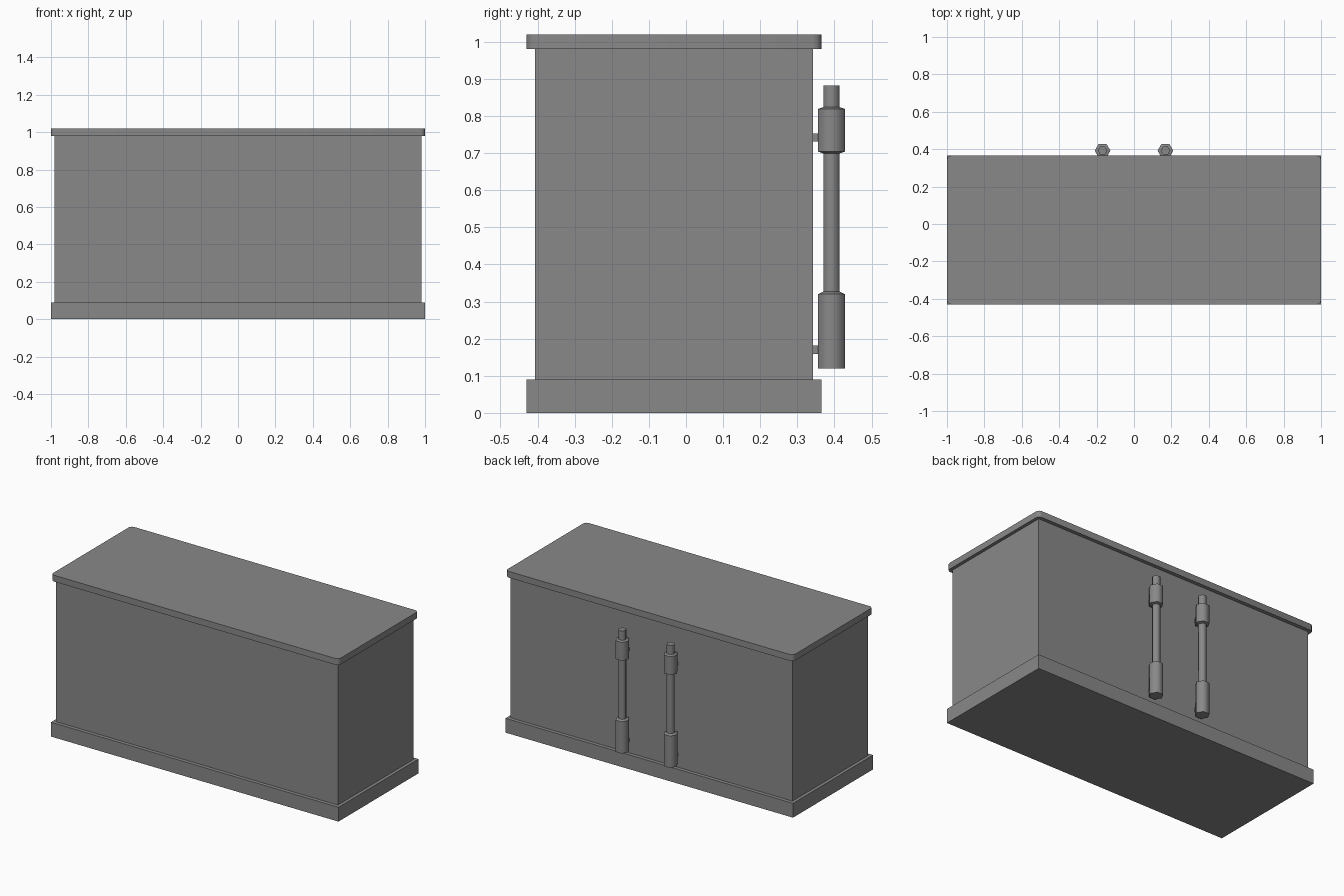
import bpy, bmesh, math
from mathutils import Matrix, Vector

if "Cube" in bpy.data.objects:
    bpy.data.objects.remove(bpy.data.objects["Cube"])

gray = bpy.data.materials.new("mid gray")
gray.use_nodes = True
gray.diffuse_color = (0.25, 0.25, 0.25, 1)
gray.node_tree.nodes["Principled BSDF"].inputs["Base Color"].default_value = (0.25, 0.25, 0.25, 1)


def finish(name, bm):
    bmesh.ops.recalc_face_normals(bm, faces=bm.faces)
    mesh = bpy.data.meshes.new(name)
    bm.to_mesh(mesh)
    bm.free()
    mesh.materials.append(gray)
    obj = bpy.data.objects.new(name, mesh)
    bpy.context.collection.objects.link(obj)
    return obj


def box(name, low, high, corner=0):
    low, high = Vector(low), Vector(high)
    bm = bmesh.new()
    bmesh.ops.create_cube(bm, size=1, matrix=Matrix.Translation((low + high) / 2)
                          @ Matrix.Diagonal((*(high - low), 1)))
    if corner:
        # Round the upright edges only
        upright = [e for e in bm.edges
                   if abs(e.verts[0].co.z - e.verts[1].co.z) > 0.01]
        bmesh.ops.bevel(bm, geom=upright, offset=corner, segments=3,
                        profile=0.5, affect='EDGES')
        for f in bm.faces:
            f.smooth = abs(f.normal.z) < 0.5
        for e in bm.edges:
            if abs(e.verts[0].co.z - e.verts[1].co.z) < 0.001:
                e.smooth = False
    return finish(name, bm)


def hex_pole(name, x, y, profile):
    """Six-sided turned rod from (radius, height) pairs."""
    bm = bmesh.new()
    rings = []
    for r, z in profile:
        rings.append([bm.verts.new((x + r * math.cos(k * math.pi / 3),
                                    y + r * math.sin(k * math.pi / 3), z))
                      for k in range(6)])
    for a, b in zip(rings, rings[1:]):
        for k in range(6):
            n = (k + 1) % 6
            bm.faces.new((a[k], a[n], b[n], b[k])).smooth = True
    for ring in (rings[0], rings[-1]):
        bm.faces.new(ring)
    # Keep the steps between sections crisp
    for e in bm.edges:
        if abs(e.verts[0].co.z - e.verts[1].co.z) < 0.001:
            e.smooth = False
    return finish(name, bm)


# Counter
box("base_plinth", (-1, -0.43, 0), (1, 0.365, 0.09))
box("counter_body", (-0.98, -0.407, 0.09), (0.98, 0.342, 0.98))
box("counter_top", (-1, -0.43, 0.98), (1, 0.365, 1.02), corner=0.023)

# Handles on the back, each held by two small mounts
THIN, THICK = 0.025, 0.042
PROFILE = [(THICK, 0.12), (THICK, 0.32), (THIN, 0.327),
           (THIN, 0.699), (THICK, 0.704), (THICK, 0.819),
           (THIN, 0.824), (THIN, 0.882)]
for side, x in (("right", -0.168), ("left", 0.168)):
    hex_pole(side + "_handle", x, 0.392, PROFILE)
    for level, z in (("lower", 0.17), ("upper", 0.742)):
        box(f"{side}_{level}_mount", (x - 0.015, 0.335, z - 0.011),
            (x + 0.015, 0.36, z + 0.011))
